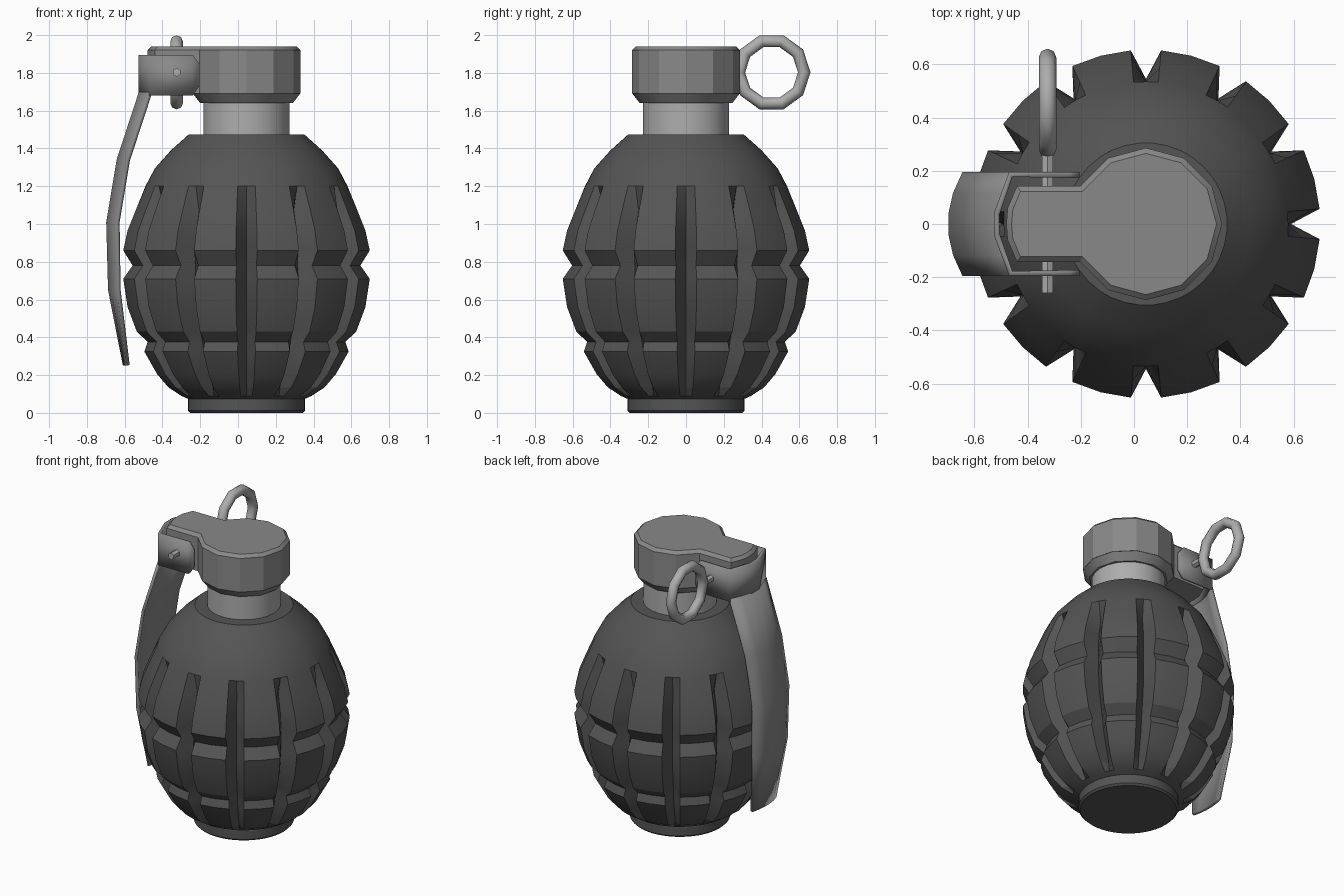
import bpy, bmesh
from math import sin, cos, radians, pi
from mathutils import Matrix

if "Cube" in bpy.data.objects:
    bpy.data.objects.remove(bpy.data.objects["Cube"])

CX = 0.045  # main axis


def material(name, v):
    m = bpy.data.materials.new(name)
    m.diffuse_color = (v, v, v, 1)
    m.use_nodes = True
    m.node_tree.nodes["Principled BSDF"].inputs["Base Color"].default_value = m.diffuse_color
    return m


DARK = material("dark_iron", 0.09)
MID = material("grey_metal", 0.25)
LIGHT = material("bright_steel", 0.42)


def finish(bm, name, mat, angle=30):
    bmesh.ops.recalc_face_normals(bm, faces=bm.faces)
    me = bpy.data.meshes.new(name)
    bm.to_mesh(me)
    bm.free()
    ob = bpy.data.objects.new(name, me)
    bpy.context.collection.objects.link(ob)
    me.materials.append(mat)
    bpy.ops.object.select_all(action='DESELECT')
    bpy.context.view_layer.objects.active = ob
    ob.select_set(True)
    bpy.ops.object.shade_smooth_by_angle(angle=radians(angle))
    return ob


def skin(bm, rows, closed=True):
    """Bridge rows of equally many points with quads."""
    vs = [[bm.verts.new(p) for p in row] for row in rows]
    n = len(vs[0])
    for a, b in zip(vs, vs[1:]):
        for i in range(n if closed else n - 1):
            j = (i + 1) % n
            bm.faces.new((a[i], a[j], b[j], b[i]))
    return vs


def lathe(name, profile, n, mat):
    bm = bmesh.new()
    vs = skin(bm, [[(CX + r * cos(2 * pi * i / n), r * sin(2 * pi * i / n), z)
                    for i in range(n)] for r, z in profile])
    bm.faces.new(vs[0])
    bm.faces.new(vs[-1])
    return finish(bm, name, mat)


# Segmented body: radius, height and depth of the 12 upright grooves per row
rows = [(.30, .07, 0), (.345, .09, 0), (.415, .135, .06), (.475, .205, .085),
        (.543, .325, .09), (.525, .376, .06), (.583, .43, .10), (.632, .56, .105),
        (.655, .71, .11), (.605, .78, .065), (.655, .86, .11), (.632, .965, .10),
        (.588, 1.075, .085), (.535, 1.2, 0), (.485, 1.295, 0), (.40, 1.39, 0), (.305, 1.475, 0)]
bm = bmesh.new()
grid = []
for r, z, d in rows:
    ring = []
    for s in range(12):
        for off in (-5, 0, 5, 15):
            a = radians(s * 30 + off)
            q = r - d if off == 0 else r
            ring.append((CX + q * cos(a), q * sin(a), z))
    grid.append(ring)
vs = skin(bm, grid)
bm.faces.new(vs[0])
bm.faces.new(vs[-1])
finish(bm, "segmented_body", DARK, 22)

# Base foot and neck
lathe("base_foot", [(.298, 0), (.31, .012), (.31, .07), (.302, .082)], 48, DARK)
lathe("neck", [(.228, 1.46), (.228, 1.66)], 24, LIGHT)
lathe("head_collar", [(.245, 1.64), (.284, 1.69)], 12, MID)

# Head: twelve-sided cap with an arm reaching towards the lever
outline = [(CX + .286 * cos(radians(a)), .286 * sin(radians(a))) for a in range(-150, 151, 30)]
outline += [(-.44, .143), (-.475, .06), (-.48, 0), (-.475, -.06), (-.44, -.143)]
bm = bmesh.new()
vs = skin(bm, [[(x, y, z) for x, y in outline] for z in (1.69, 1.94)])
bm.faces.new(vs[0])
top = bm.faces.new(vs[1])
bmesh.ops.recalc_face_normals(bm, faces=bm.faces)
bmesh.ops.bevel(bm, geom=list(top.edges), offset=.02, segments=1, affect='EDGES')
finish(bm, "head_cap", MID, 25)


def sheet(name, rows, thick):
    bm = bmesh.new()
    skin(bm, rows, closed=False)
    bmesh.ops.recalc_face_normals(bm, faces=bm.faces)
    bm.faces.ensure_lookup_table()
    mid = bm.faces[len(bm.faces) // 2]
    if mid.normal.x > 0:  # outside of the sheet faces -x
        bmesh.ops.reverse_faces(bm, faces=bm.faces)
    ob = finish(bm, name, MID)
    mod = ob.modifiers.new("thickness", 'SOLIDIFY')
    mod.thickness = thick
    mod.offset = -1
    return ob


# Bracket: U-shaped strip with clipped ends
half = [(-.205, .195, 1.73, 1.85), (-.24, .195, 1.68, 1.895),
        (-.47, .195, 1.68, 1.895), (-.527, .04, 1.68, 1.895)]
cols = half + [(x, -y, a, b) for x, y, a, b in reversed(half)]
sheet("lever_bracket", [[(x, y, c[k]) for x, y, *c in cols] for k in (0, 1)], .022)

# Lever: arched section swept down the side (ridge x, z, half width, arch)
path = [(-.527, 1.70, .195, .055), (-.645, 1.34, .195, .055), (-.70, 1.01, .195, .055),
        (-.69, .65, .185, .05), (-.61, .25, .13, .018)]
sheet("safety_lever", [[(x + h * t * t, w * t, z) for t in (-1, -.6, -.2, .2, .6, 1)]
                       for x, z, w, h in path], .02)

# Pin through the bracket
bm = bmesh.new()
bmesh.ops.create_cone(bm, cap_ends=True, segments=6, radius1=.023, radius2=.023, depth=.53,
                      matrix=Matrix.Translation((-.325, .005, 1.803)) @ Matrix.Rotation(pi / 2, 4, 'X'))
finish(bm, "pin", LIGHT)

# Pull ring
bm = bmesh.new()
loops = []
for i in range(11):
    a = 2 * pi * i / 10
    loops.append([(-.325 + .033 * sin(b), .453 + (.173 + .033 * cos(b)) * cos(a),
                   1.803 + (.173 + .033 * cos(b)) * sin(a))
                  for b in (2 * pi * k / 8 for k in range(8))])
skin(bm, loops)
bmesh.ops.remove_doubles(bm, verts=bm.verts, dist=1e-4)
finish(bm, "pull_ring", LIGHT, 50)
